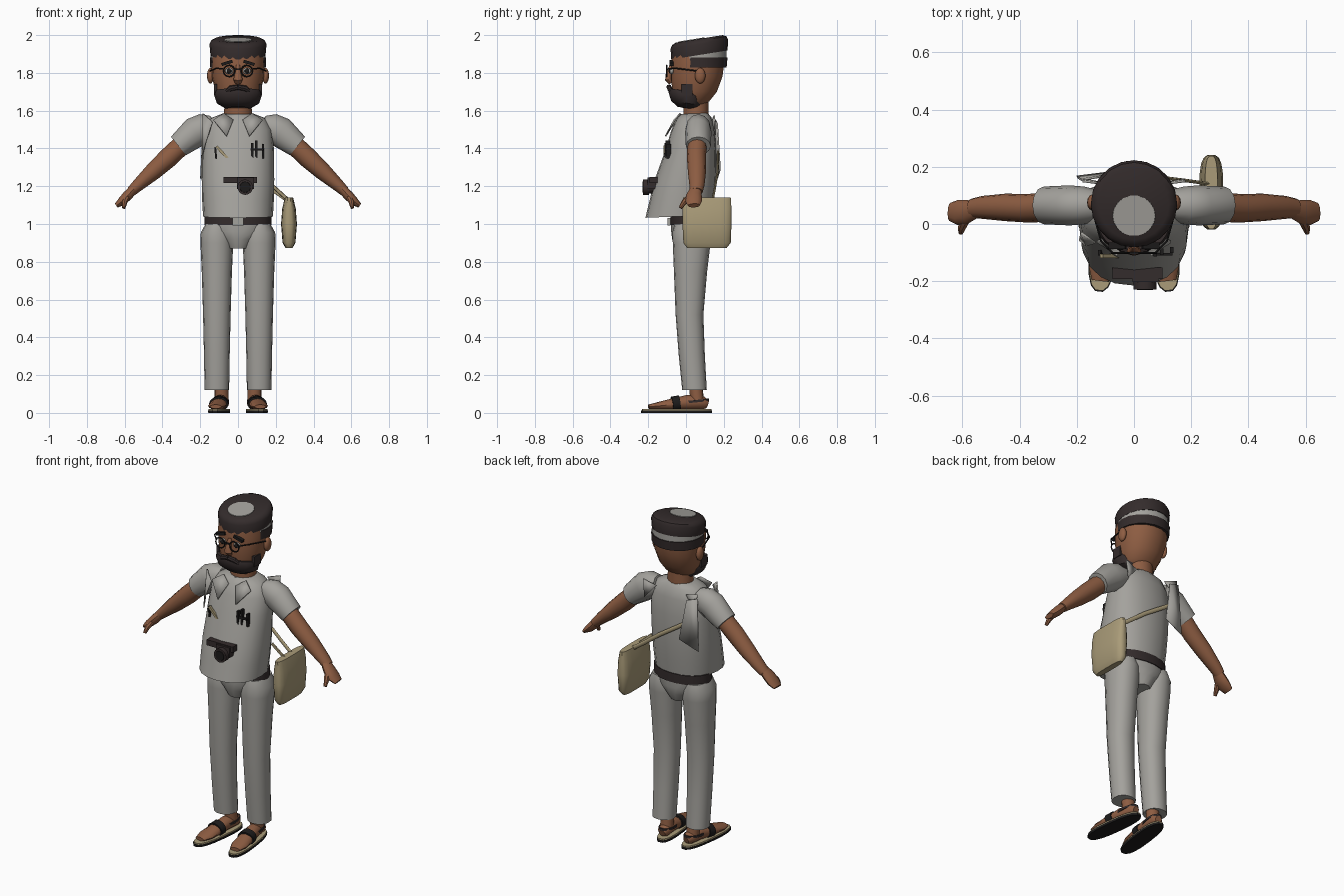
import bpy, bmesh, math
from mathutils import Vector


def material(name, r, g, b):
    m = bpy.data.materials.new(name)
    m.diffuse_color = (r, g, b, 1)
    return m


GREY = material("grey cloth", 0.37, 0.36, 0.335)
SKIN = material("skin", 0.27, 0.11, 0.055)
DARK = material("dark brown", 0.034, 0.025, 0.025)
BLACK = material("black", 0.012, 0.011, 0.011)
BEIGE = material("beige canvas", 0.40, 0.33, 0.19)


def finish(name, bm, mat, angle=40):
    bmesh.ops.recalc_face_normals(bm, faces=bm.faces[:])
    me = bpy.data.meshes.new(name)
    bm.to_mesh(me)
    bm.free()
    me.materials.append(mat)
    me.shade_smooth()
    me.set_sharp_from_angle(angle=math.radians(angle))
    ob = bpy.data.objects.new(name, me)
    bpy.context.collection.objects.link(ob)
    return ob


def skin_rings(name, rings, mat, angle=40):
    bm = bmesh.new()
    vs = [[bm.verts.new(p) for p in r] for r in rings]
    n = len(vs[0])
    for a, b in zip(vs, vs[1:]):
        for i in range(n):
            j = (i + 1) % n
            bm.faces.new((a[i], a[j], b[j], b[i]))
    bm.faces.new(vs[0])
    bm.faces.new(vs[-1])
    return finish(name, bm, mat, angle)


def super_xy(t, p):
    c, s = math.cos(t), math.sin(t)
    return (math.copysign(abs(c) ** (2 / p), c), math.copysign(abs(s) ** (2 / p), s))


def loft(name, rings, mat, cx=0, tilt=0, p=2, n=18, angle=40):
    """Stack of horizontal outlines, each (z, front y, back y, half width)."""
    out = []
    for z, yf, yb, rx in rings:
        ring = []
        for i in range(n):
            x, y = super_xy(math.tau * i / n, p)
            dy = y * (yb - yf) / 2
            ring.append((cx + x * rx, (yf + yb) / 2 + dy, z + tilt * dy))
        out.append(ring)
    return skin_rings(name, out, mat, angle)


def tube(name, path, mat, side=(0, 1, 0), n=12, p=2, angle=40):
    """Tube along points (x, y, z, radius, radius along side)."""
    pts = [Vector(q[:3]) for q in path]
    out = []
    for k, q in enumerate(path):
        d = (pts[min(k + 1, len(pts) - 1)] - pts[max(k - 1, 0)]).normalized()
        a = d.cross(Vector(side)).normalized()
        b = a.cross(d)
        ring = []
        for i in range(n):
            u, v = super_xy(math.tau * i / n, p)
            ring.append(pts[k] + a * u * q[3] + b * v * q[4])
        out.append(ring)
    return skin_rings(name, out, mat, angle)


def box(name, c, size, mat, ry=0):
    bm = bmesh.new()
    bmesh.ops.create_cube(bm, size=1)
    bmesh.ops.scale(bm, vec=size, verts=bm.verts)
    ob = finish(name, bm, mat)
    ob.location = c
    ob.rotation_euler = (0, ry, 0)
    return ob


def plate(name, pts, mat, thick=0.008):
    bm = bmesh.new()
    bm.faces.new([bm.verts.new(q) for q in pts])
    ob = finish(name, bm, mat)
    mod = ob.modifiers.new("thickness", "SOLIDIFY")
    mod.thickness, mod.offset = thick, 0
    return ob


def ball(name, c, size, mat):
    bm = bmesh.new()
    bmesh.ops.create_uvsphere(bm, u_segments=12, v_segments=8, radius=1)
    bmesh.ops.scale(bm, vec=size, verts=bm.verts)
    ob = finish(name, bm, mat, 60)
    ob.location = c
    return ob


# Shirt, neck and trousers
loft("shirt", [(1.04, -0.215, 0.14, 0.185), (1.13, -0.193, 0.15, 0.19), (1.235, -0.168, 0.158, 0.192),
               (1.40, -0.108, 0.16, 0.19), (1.50, -0.078, 0.15, 0.18), (1.56, -0.05, 0.135, 0.145),
               (1.585, -0.025, 0.115, 0.08)], GREY, tilt=0.04, p=2.3, n=20)
loft("neck", [(1.56, -0.015, 0.12, 0.075), (1.67, -0.015, 0.12, 0.07)], SKIN)
loft("belt", [(0.995, -0.085, 0.145, 0.178), (1.05, -0.085, 0.145, 0.178)], DARK)
box("buckle", (0, -0.09, 1.012), (0.06, 0.016, 0.04), GREY)
loft("pelvis", [(0.87, -0.055, 0.11, 0.06), (0.92, -0.075, 0.135, 0.10), (0.96, -0.08, 0.14, 0.165),
                (1.015, -0.08, 0.14, 0.174)], GREY)

# Head and beard
loft("head", [(1.615, -0.02, 0.08, 0.06), (1.65, -0.06, 0.125, 0.10), (1.70, -0.075, 0.165, 0.12),
              (1.78, -0.08, 0.195, 0.138), (1.86, -0.08, 0.205, 0.142), (1.92, -0.07, 0.20, 0.138)],
     SKIN, p=2.15)
loft("beard", [(1.612, -0.045, 0.07, 0.065), (1.64, -0.08, 0.085, 0.112), (1.685, -0.094, 0.09, 0.127),
               (1.705, -0.088, 0.085, 0.12)], DARK, tilt=-0.15, p=2.4)
tube("nose", [(0, -0.075, 1.84, 0.012, 0.010), (0, -0.092, 1.79, 0.016, 0.018),
              (0, -0.094, 1.765, 0.017, 0.025), (0, -0.08, 1.745, 0.010, 0.016)], SKIN, side=(1, 0, 0))

# Cap: tilted crown, grey lining, back band and crown patch
loft("cap_lining", [(1.875, -0.072, 0.217, 0.145), (1.935, -0.072, 0.217, 0.145)], GREY)
loft("cap_back_band", [(1.828, -0.065, 0.217, 0.147), (1.882, -0.065, 0.222, 0.149)], DARK)
loft("cap_crown", [(1.895, -0.078, 0.22, 0.146), (1.952, -0.082, 0.223, 0.151),
                   (1.970, -0.073, 0.215, 0.142), (1.980, -0.055, 0.195, 0.122)], DARK, tilt=0.16, n=20)
loft("crown_patch", [(1.969, -0.042, 0.10, 0.076), (1.977, -0.042, 0.10, 0.074)], GREY, tilt=0.16)

# Glasses bridge
box("glasses_bridge", (0, -0.102, 1.818), (0.04, 0.008, 0.008), BLACK)

for s, tag in ((1, "left"), (-1, "right")):
    # Trouser leg
    loft("trouser_leg_" + tag, [(0.12, -0.02, 0.11, 0.065), (0.30, -0.038, 0.10, 0.068),
                                (0.52, -0.055, 0.092, 0.073), (0.75, -0.064, 0.112, 0.080),
                                (0.90, -0.070, 0.13, 0.087), (0.955, -0.072, 0.135, 0.085),
                                (1.0, -0.06, 0.125, 0.06)], GREY, cx=s * 0.112, p=2.2, n=16, angle=60)
    # Sleeve, arm and hand
    tube("sleeve_" + tag, [(s * 0.13, 0.065, 1.525, 0.05, 0.055), (s * 0.175, 0.065, 1.51, 0.077, 0.066),
                           (s * 0.225, 0.065, 1.487, 0.082, 0.07), (s * 0.315, 0.065, 1.413, 0.063, 0.066)], GREY)
    tube("arm_" + tag, [(s * 0.28, 0.06, 1.435, 0.052, 0.052), (s * 0.37, 0.055, 1.35, 0.053, 0.05),
                        (s * 0.45, 0.058, 1.277, 0.046, 0.048), (s * 0.53, 0.058, 1.205, 0.033, 0.04),
                        (s * 0.565, 0.055, 1.172, 0.027, 0.034)], SKIN)
    tube("hand_" + tag, [(s * 0.55, 0.052, 1.187, 0.024, 0.03), (s * 0.585, 0.042, 1.150, 0.027, 0.042),
                         (s * 0.615, 0.040, 1.120, 0.023, 0.044), (s * 0.643, 0.042, 1.098, 0.013, 0.032)], SKIN)
    tube("thumb_" + tag, [(s * 0.585, 0.02, 1.145, 0.016, 0.016), (s * 0.6, -0.01, 1.115, 0.015, 0.015),
                          (s * 0.605, -0.03, 1.085, 0.009, 0.009)], SKIN, side=(1, 0, 0), n=8)
    # Foot and sandal, turned slightly outward
    sole = loft("sandal_sole_" + tag, [(0, -0.29, 0.09, 0.05), (0.013, -0.29, 0.09, 0.052)], BLACK, p=2.6)
    bed = loft("sandal_footbed_" + tag, [(0.013, -0.286, 0.087, 0.05), (0.021, -0.286, 0.087, 0.049)],
               BEIGE, p=2.6)
    foot = tube("foot_" + tag, [(0, 0.065, 0.045, 0.02, 0.02), (0, 0.045, 0.052, 0.034, 0.036),
                                (0, -0.04, 0.056, 0.04, 0.038), (0, -0.12, 0.045, 0.032, 0.044),
                                (0, -0.20, 0.037, 0.020, 0.047), (0, -0.25, 0.033, 0.011, 0.03)],
                SKIN, side=(1, 0, 0))
    ankle = tube("ankle_" + tag, [(0, 0.01, 0.06, 0.038, 0.036), (0, 0, 0.15, 0.036, 0.036)], SKIN)
    strap = tube("sandal_strap_" + tag, [(0, -0.085, 0.051, 0.042, 0.048), (0, -0.125, 0.046, 0.040, 0.052)],
                 BLACK, side=(1, 0, 0))
    heel = loft("heel_strap_" + tag, [(0.055, -0.085, 0.072, 0.042), (0.068, -0.085, 0.072, 0.042)],
                DARK, tilt=0.1)
    for ob in (sole, bed, foot, ankle, strap, heel):
        ob.location = (s * 0.088, 0.05, 0)
        ob.rotation_euler.z = s * 0.12
    # Face details
    ball("ear_" + tag, (s * 0.146, 0.075, 1.785), (0.018, 0.028, 0.042), SKIN)
    ball("eye_" + tag, (s * 0.047, -0.076, 1.81), (0.022, 0.012, 0.017), GREY)
    ball("pupil_" + tag, (s * 0.047, -0.086, 1.81), (0.012, 0.006, 0.013), BLACK)
    box("eyebrow_" + tag, (s * 0.058, -0.076, 1.853), (0.06, 0.022, 0.016), BLACK, s * 0.3)
    box("sideburn_" + tag, (s * 0.119, 0.005, 1.71), (0.018, 0.06, 0.06), DARK)
    tube("moustache_" + tag, [(0, -0.09, 1.725, 0.014, 0.014), (s * 0.04, -0.086, 1.717, 0.016, 0.014),
                              (s * 0.075, -0.068, 1.69, 0.006, 0.008)], DARK, n=8)
    bpy.ops.mesh.primitive_torus_add(major_segments=16, minor_segments=6, major_radius=0.03,
                                     minor_radius=0.004, location=(s * 0.047, -0.102, 1.81),
                                     rotation=(math.pi / 2, 0, 0))
    rim = bpy.context.object
    rim.name = "glasses_rim_" + tag
    rim.data.materials.append(BLACK)
    tube("glasses_arm_" + tag, [(s * 0.075, -0.1, 1.82, 0.004, 0.004), (s * 0.115, -0.06, 1.825, 0.004, 0.004),
                                (s * 0.148, 0.06, 1.81, 0.004, 0.004), (s * 0.15, 0.085, 1.77, 0.004, 0.004)],
         BLACK, side=(1, 0, 0), n=6)
    # Collar flap
    plate("collar_" + tag, [(s * 0.025, -0.055, 1.55), (s * 0.075, -0.03, 1.585), (s * 0.13, -0.062, 1.55),
                            (s * 0.06, -0.108, 1.465)], GREY)
    # Pointed shoulder tab at the back
    plate("shoulder_tab_" + tag, [(s * 0.10, 0.14, 1.55), (s * 0.18, 0.15, 1.575), (s * 0.17, 0.155, 1.47)], GREY)

# Loose vest flaps on one side
plate("back_flap", [(-0.12, 0.165, 1.53), (-0.185, 0.155, 1.55), (-0.20, 0.165, 1.24), (-0.08, 0.18, 1.29)], GREY)
plate("front_flap", [(-0.185, -0.03, 1.585), (-0.135, -0.066, 1.54), (-0.165, -0.075, 1.45),
                     (-0.19, -0.055, 1.36)], GREY)

# Chest pockets: pens and a pencil
for i, (x, h) in enumerate(((0.075, 0.09), (0.097, 0.115), (0.132, 0.075))):
    box("pen_%d" % i, (x, -0.103 + i * 0.006, 1.385), (0.012, 0.022, h), BLACK)
box("pen_clip", (0.10, -0.106, 1.395), (0.07, 0.008, 0.012), BLACK)
box("pencil", (-0.085, -0.112, 1.38), (0.014, 0.014, 0.085), BEIGE, -0.75)
box("pocket_clip", (-0.118, -0.10, 1.375), (0.010, 0.02, 0.06), BLACK, -0.1)

# Camera hanging on the belly
box("camera_body", (0.012, -0.172, 1.233), (0.175, 0.04, 0.034), DARK)
box("camera_housing", (0.04, -0.178, 1.215), (0.09, 0.05, 0.06), DARK)
tube("camera_lens", [(0.038, -0.15, 1.195, 0.034, 0.034), (0.038, -0.195, 1.195, 0.034, 0.034),
                     (0.038, -0.197, 1.195, 0.041, 0.041), (0.038, -0.228, 1.195, 0.041, 0.041)],
     DARK, side=(1, 0, 0), n=14)
tube("lens_glass", [(0.038, -0.226, 1.195, 0.03, 0.03), (0.038, -0.231, 1.195, 0.028, 0.028)],
     BLACK, side=(1, 0, 0), n=14)

# Shoulder bag and its strap
loft("shoulder_bag", [(0.872, 0.005, 0.215, 0.018), (0.90, -0.015, 0.238, 0.034), (1.0, -0.02, 0.242, 0.042),
                      (1.08, -0.02, 0.242, 0.036), (1.14, -0.018, 0.238, 0.022)], BEIGE, cx=0.27, p=3.2)
tube("bag_strap", [(0.265, 0.14, 1.125, 0.012, 0.006), (0.18, 0.152, 1.185, 0.012, 0.006),
                   (0.06, 0.167, 1.275, 0.012, 0.006), (-0.10, 0.17, 1.38, 0.012, 0.006)], BEIGE, n=8)
tube("bag_strap_front", [(0.262, 0.07, 1.13, 0.010, 0.006), (0.185, 0.06, 1.2, 0.010, 0.006)], BEIGE, n=8)
